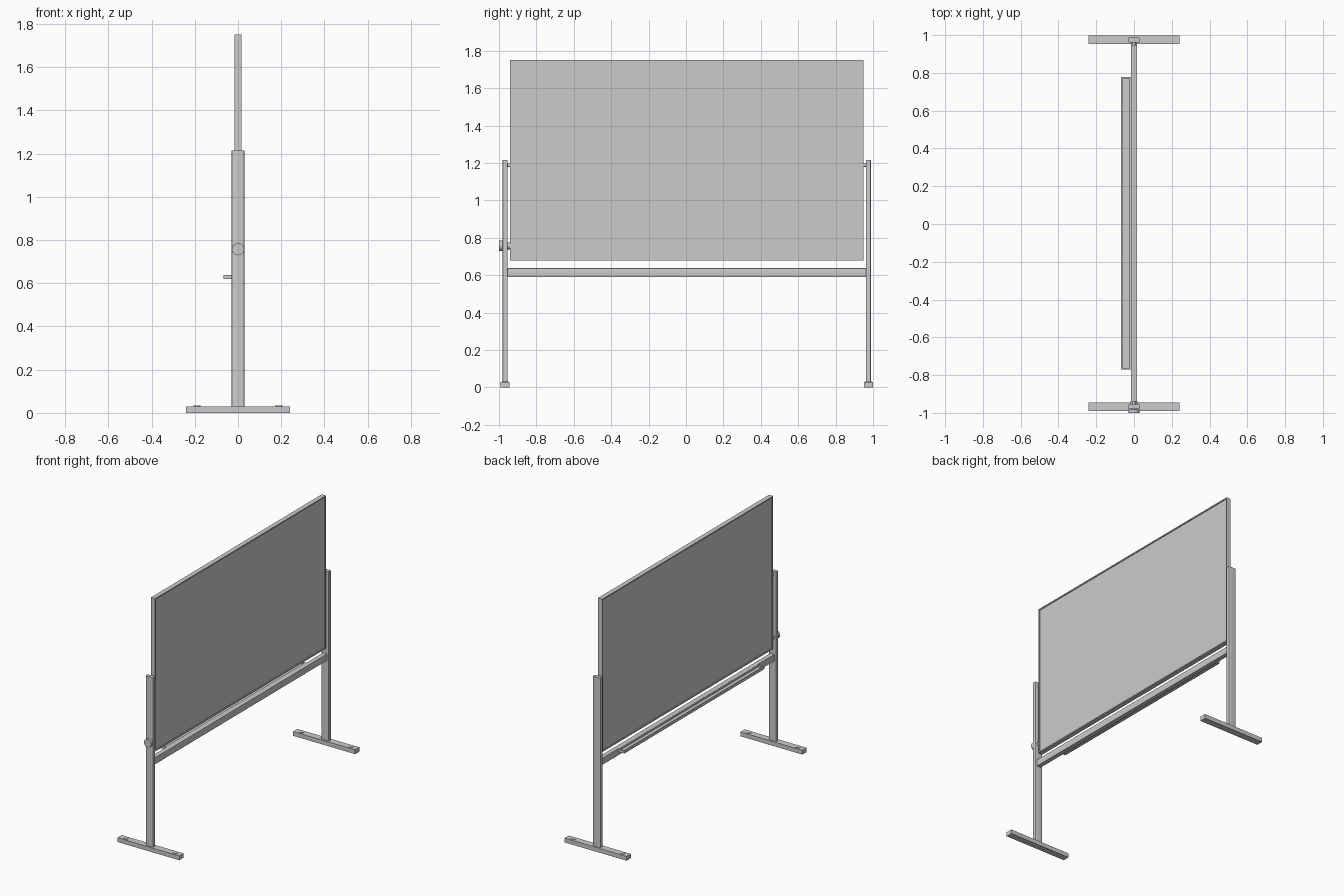
import bpy, bmesh, math
from mathutils import Matrix, Vector

if "Cube" in bpy.data.objects:
    bpy.data.objects.remove(bpy.data.objects["Cube"])


def box(name, lo, hi, recess=None, bevel=0.0, long_axis=2):
    """Box between two corners. recess = (directions, rim, depth) sinks faces;
    bevel rounds the edges running along long_axis."""
    lo, hi = Vector(lo), Vector(hi)
    bm = bmesh.new()
    size = hi - lo
    bmesh.ops.create_cube(bm, size=1, matrix=Matrix.Translation((lo + hi) / 2) @ Matrix.Diagonal((*size, 1)))
    if recess:
        dirs, rim, depth = recess
        bm.normal_update()
        for d in dirs:
            face = next(f for f in bm.faces if f.normal.dot(Vector(d)) > 0.9)
            bmesh.ops.inset_region(bm, faces=[face], thickness=rim)
            # extrude the inner face inwards for a straight recess wall
            ext = bmesh.ops.extrude_discrete_faces(bm, faces=[face])
            for v in ext["faces"][0].verts:
                v.co -= Vector(d) * depth
            bm.normal_update()
    if bevel:
        edges = [e for e in bm.edges
                 if abs((e.verts[0].co - e.verts[1].co)[long_axis]) > 0.5 * size[long_axis]]
        bmesh.ops.bevel(bm, geom=edges, offset=bevel, segments=3, profile=0.5, affect='EDGES')
    return finish(name, bm, bool(bevel))


def cylinder(name, centre, radius, length, axis='Z', sides=24):
    bm = bmesh.new()
    rot = Matrix.Rotation(math.pi / 2, 4, 'X') if axis == 'Y' else Matrix.Identity(4)
    bmesh.ops.create_cone(bm, cap_ends=True, segments=sides, radius1=radius, radius2=radius,
                          depth=length, matrix=Matrix.Translation(centre) @ rot)
    return finish(name, bm, True)


def finish(name, bm, smooth):
    bmesh.ops.recalc_face_normals(bm, faces=bm.faces)
    mesh = bpy.data.meshes.new(name)
    bm.to_mesh(mesh)
    bm.free()
    ob = bpy.data.objects.new(name, mesh)
    bpy.context.collection.objects.link(ob)
    if smooth:
        bpy.context.view_layer.objects.active = ob
        ob.select_set(True)
        bpy.ops.object.shade_smooth_by_angle(angle=math.radians(35))
        ob.select_set(False)
    return ob


MID = 0.004  # the stand's mid-plane; the knob takes up the rest of one end

# Board: thin rim around recessed writing surfaces on both sides
box("board", (-0.016, MID - 0.944, 0.68), (0.016, MID + 0.944, 1.75),
    recess=([(1, 0, 0), (-1, 0, 0)], 0.012, 0.006))

# Two stands: foot, post, pivot pin and foot caps
for side, label in ((-1, "near"), (1, "far")):
    def span(a, b):
        return sorted((MID + side * a, MID + side * b))
    y0, y1 = span(0.948, 0.995)
    box(f"foot_{label}", (-0.24, y0, 0), (0.24, y1, 0.03))
    for x in (-0.19, 0.19):
        cylinder(f"foot_cap_{label}", (x, (y0 + y1) / 2, 0.031), 0.016, 0.005)
    y0, y1 = span(0.958, 0.984)
    box(f"post_{label}", (-0.029, y0, 0.028), (0.029, y1, 1.215), bevel=0.004)
    cylinder(f"pivot_pin_{label}", (0, MID + side * 0.951, 1.188), 0.01, 0.03, 'Y')

# Crossbar between the posts
box("crossbar", (-0.017, MID - 0.96, 0.59), (0.016, MID + 0.96, 0.638), bevel=0.003, long_axis=1)

# Pen tray on the crossbar
box("pen_tray", (-0.068, MID - 0.774, 0.619), (-0.016, MID + 0.774, 0.637),
    recess=([(0, 0, 1)], 0.012, 0.012))

# Locking knob through the near post
cylinder("lock_knob", (0, -0.991, 0.757), 0.028, 0.018, 'Y')
cylinder("lock_shaft", (0, -0.965, 0.757), 0.012, 0.054, 'Y')
cylinder("lock_collar", (0, -0.948, 0.757), 0.018, 0.016, 'Y')
